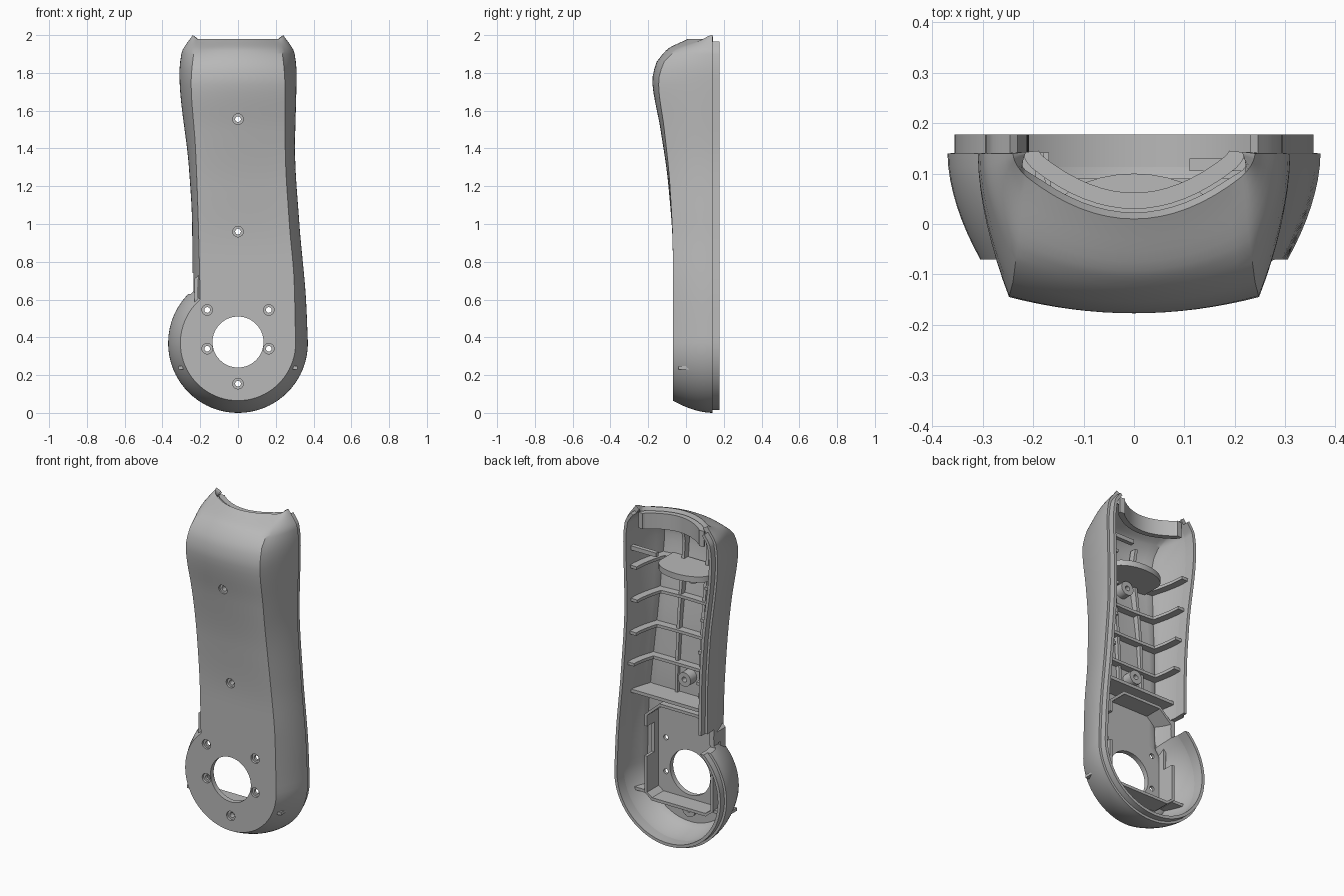
import bpy, bmesh, math
from mathutils import Vector, Matrix

if "Cube" in bpy.data.objects:
    bpy.data.objects.remove(bpy.data.objects["Cube"])

grey = bpy.data.materials.new("housing grey")
grey.use_nodes = True
grey.diffuse_color = (0.48, 0.48, 0.48, 1)
grey.node_tree.nodes["Principled BSDF"].inputs["Base Color"].default_value = grey.diffuse_color

BACK, HUB, R_OUT, R_FRONT = 0.14, 0.37, 0.37, 0.305

# Half widths of the rim and of the front face, front depth and bulge, by height
RIGHT_RIM = [(.37, .37), (.6, .36), (1, .325), (1.4, .302), (1.8, .31), (1.9, .3), (1.98, .24)]
RIGHT_FACE = [(.37, .305), (.7, .297), (1, .272), (1.4, .25), (1.75, .248), (1.9, .235), (1.98, .215)]
LEFT_RIM = [(.65, .24), (1, .243), (1.3, .26), (1.8, .31), (1.9, .3), (1.98, .24)]
LEFT_FACE = [(.6, .2), (1, .21), (1.4, .225), (1.75, .248), (1.9, .235), (1.98, .215)]
DEPTH = [(0, -.07), (.85, -.07), (1.2, -.085), (1.5, -.115), (1.75, -.145), (1.85, -.12), (1.92, -.05), (1.98, .095)]
BULGE = [(0, 0), (.85, 0), (1.2, .008), (1.5, .02), (1.75, .033), (1.88, .042), (1.98, .085)]


def curve(table, z):
    """Smooth monotone interpolation through a short table."""
    z = min(max(z, table[0][0]), table[-1][0])
    sl = [(b[1] - a[1]) / (b[0] - a[0]) for a, b in zip(table, table[1:])]
    mid = [2 * a * b / (a + b) if a * b > 0 else 0 for a, b in zip(sl, sl[1:])]
    tan = [sl[0]] + mid + [sl[-1]]
    i = max(k for k in range(len(sl)) if table[k][0] <= z)
    h = table[i + 1][0] - table[i][0]
    t = (z - table[i][0]) / h
    return (table[i][1] * (1 + 2 * t) * (1 - t) ** 2 + tan[i] * h * t * (1 - t) ** 2
            + table[i + 1][1] * t * t * (3 - 2 * t) + tan[i + 1] * h * t * t * (t - 1))


def side(rim, face, y, n=8):
    """Rounded side wall from the rim to the front edge."""
    pts = []
    for k in range(n + 1):
        s = k / n
        p = rim + (face - rim) * s ** 1.8
        pts.append(Vector((p.x, BACK + (y - BACK) * s, p.y)))
    return pts


def station(z, angle=None):
    """One line across the shell, from left rim over the front to right rim."""
    lift = 0.02 * max(0, (z - 1.9) / 0.08)
    y = curve(DEPTH, z)
    rr, rf = Vector((curve(RIGHT_RIM, z), z + lift)), Vector((curve(RIGHT_FACE, z), z))
    lr, lf = Vector((-curve(LEFT_RIM, z), z + lift)), Vector((-curve(LEFT_FACE, z), z))
    if angle is not None:
        d = Vector((-math.sin(angle), -math.cos(angle)))
        lr, lf = Vector((0, HUB)) + d * R_OUT, Vector((0, HUB)) + d * R_FRONT
        if angle <= math.pi / 2 + .001:
            rr, rf = Vector((-lr.x, lr.y)), Vector((-lf.x, lf.y))
    left, right = side(lr, lf, y), side(rr, rf, y)
    front = []
    for k in range(1, 16):
        t = k / 16
        p = left[-1].lerp(right[-1], t)
        p.y -= curve(BULGE, z) * (1 - (2 * t - 1) ** 2)
        front.append(p)
    return left + front + right[::-1]


def finish(name, bm):
    bmesh.ops.remove_doubles(bm, verts=bm.verts, dist=1e-5)
    bmesh.ops.recalc_face_normals(bm, faces=bm.faces)
    me = bpy.data.meshes.new(name)
    bm.to_mesh(me)
    bm.free()
    me.materials.append(grey)
    ob = bpy.data.objects.new(name, me)
    bpy.context.collection.objects.link(ob)
    return ob


def activate(ob):
    bpy.ops.object.select_all(action='DESELECT')
    ob.select_set(True)
    bpy.context.view_layer.objects.active = ob


def cut(ob, cutter):
    m = ob.modifiers.new("cut", 'BOOLEAN')
    m.operation, m.object, m.solver = 'DIFFERENCE', cutter, 'EXACT'
    activate(ob)
    bpy.ops.object.modifier_apply(modifier=m.name)


def offset(line, d, closed):
    out, n = [], len(line)
    for i, p in enumerate(line):
        a = line[i - 1] if closed or i else p
        b = line[(i + 1) % n] if closed or i < n - 1 else p
        t = (b - a).normalized()
        out.append(p + Vector((-t.y, t.x)) * d)
    return out


def wall(name, line, d0, d1, lo, hi, along, closed=False):
    """Solid band between two offsets of a line, extruded along y or z."""
    put = (lambda p, h: (p.x, h, p.y)) if along == 'y' else (lambda p, h: (p.x, p.y, h))
    a, b = offset(line, d0, closed), offset(line, d1, closed)
    bm = bmesh.new()
    rings = [[bm.verts.new(put(p, h)) for p, h in ((u, lo), (v, lo), (v, hi), (u, hi))] for u, v in zip(a, b)]
    for r, s in zip(rings, rings[1:] + (rings[:1] if closed else [])):
        for k in range(4):
            bm.faces.new((r[k], r[(k + 1) % 4], s[(k + 1) % 4], s[k]))
    if not closed:
        bm.faces.new(rings[0])
        bm.faces.new(rings[-1])
    return finish(name, bm)


def plate(name, line, lo, hi):
    bm = bmesh.new()
    f = bm.faces.new([bm.verts.new((p.x, p.y, lo)) for p in line])
    g = bmesh.ops.extrude_face_region(bm, geom=[f])['geom']
    bmesh.ops.translate(bm, vec=(0, 0, hi - lo), verts=[v for v in g if isinstance(v, bmesh.types.BMVert)])
    return finish(name, bm)


def pegs(name, items, sides=32):
    """Cylinders along y: (x, z, radius, y0, y1)."""
    bm = bmesh.new()
    for x, z, r, y0, y1 in items:
        bmesh.ops.create_cone(bm, cap_ends=True, segments=sides, radius1=r, radius2=r, depth=y1 - y0,
                              matrix=Matrix.Translation((x, (y0 + y1) / 2, z)) @ Matrix.Rotation(math.pi / 2, 4, 'X'))
    return finish(name, bm)


def box(name, x0, x1, y0, y1, z0, z1):
    bm = bmesh.new()
    bmesh.ops.create_cube(bm, size=1, matrix=Matrix.Translation(((x0 + x1) / 2, (y0 + y1) / 2, (z0 + z1) / 2))
                          @ Matrix.Diagonal((x1 - x0, y1 - y0, z1 - z0, 1)))
    return finish(name, bm)


# Outer shell: round hub, then neck
neck = math.radians(139)
lines = [station(HUB - R_OUT * math.cos(a), a) for a in (math.pi / 2 * k / 20 for k in range(21))]
lines += [station(HUB - R_OUT * math.cos(a), a) for a in (math.pi / 2 + (neck - math.pi / 2) * k / 8 for k in range(1, 9))]
lines += [station(.68 + 1.22 * k / 30) for k in range(31)] + [station(1.9 + .01 * k) for k in range(1, 9)]
bm = bmesh.new()
grid = [[bm.verts.new(p) for p in ln] for ln in lines]
for a, b in zip(grid, grid[1:]):
    for k in range(len(a) - 1):
        bm.faces.new((a[k], a[k + 1], b[k + 1], b[k]))
bmesh.ops.remove_doubles(bm, verts=bm.verts, dist=1e-4)
bmesh.ops.dissolve_degenerate(bm, edges=bm.edges, dist=1e-4)
shell = finish("shell", bm)
if sum((p.normal.y * p.area for p in shell.data.polygons)) > 0:
    shell.data.flip_normals()
thick = shell.modifiers.new("thickness", 'SOLIDIFY')
thick.thickness, thick.offset = .03, -1
activate(shell)
bpy.ops.object.modifier_apply(modifier=thick.name)

# Stepped joining lip along the rim
rim = [Vector((ln[0].x, ln[0].z)) for ln in lines[::-1]] + [Vector((ln[-1].x, ln[-1].z)) for ln in lines[1:]]
lip = wall("joining_lip", [p for p in rim if p.y < 1.98], .014, .032, .11, .178, 'y')

# Screw bosses behind the front
spots = [(0, .155), (0, .96), (0, 1.555)] + [(s * .163, z) for s in (-1, 1) for z in (.34, .545)]
front_y = {p: curve(DEPTH, p[1]) - curve(BULGE, p[1]) for p in spots}
bosses = pegs("screw_bosses", [(*p, .042, y + .02, y + (.09 if p[1] > .9 else .045))
                               for p, y in front_y.items() if p[0] == 0])

# Pocket around the round opening, with webs out to the hub
half = [(-.13, .8), (-.23, .71), (-.23, .24), (-.18, .2)]
pocket = wall("pocket_wall", [Vector(p) for p in half + [(-x, z) for x, z in half[::-1]]], 0, .018, -.05, .07, 'y', True)
for name, s in (("left_web", 1), ("right_web", -1)):
    box(name, *sorted((s * .22, s * .315)), -.04, .06, .23, .248)

# Drilled holes and cutouts
sinks = pegs("sink_cutter", [(*p, .028, y - .05, y + .014) for p, y in front_y.items()])
drills = pegs("drill_cutter", [(*p, .015, -.4, .12) for p in spots])
opening = pegs("opening_cutter", [(0, .375, .135, -.3, .12)], 64)
side_gap = box("side_gap_cutter", -.5, -.17, .07, .3, .63, .74)
slot = box("slot_cutter", -.3, .3, .0, .2, .46, .64)
for tool in (sinks, drills, opening, side_gap):
    cut(shell, tool)
cut(bosses, drills)
cut(lip, side_gap)
cut(pocket, slot)
for tool in (sinks, drills, opening, side_gap, slot):
    bpy.data.objects.remove(tool)


# Cross ribs, shelves and spines
def section(z):
    return [Vector((p.x, p.y)) for p in station(z)]


for i, z in enumerate((1.03, 1.22, 1.42, 1.62)):
    wall("cross_rib_%d" % (i + 1), section(z), .015, .075, z - .009, z + .009, 'z')
wall("top_rib", section(1.98), .02, .052, 1.87, 1.965, 'z')
plate("lower_shelf", [Vector((p.x, min(p.y, .09))) for p in offset(section(.84), .015, False)], .83, .85)
arc = [Vector((.17 * math.cos(a), .1 * math.sin(a))) for a in (math.pi * k / 16 for k in range(17))]
plate("curved_shelf", arc + [Vector((-.17, -.12)), Vector((.17, -.12))], 1.6, 1.635)
box("side_rod", .11, .285, .105, .13, 1.715, 1.74)
for name, x in (("left_spine", .08), ("right_spine", -.08)):
    bm = bmesh.new()
    heights = [.84 + .1 * k for k in range(11)]
    rows = [[bm.verts.new((x + dx, curve(DEPTH, z) + dy, z)) for dx, dy in
             ((-.009, .01), (.009, .01), (.009, .05), (-.009, .05))] for z in heights]
    for a, b in zip(rows, rows[1:]):
        for k in range(4):
            bm.faces.new((a[k], a[(k + 1) % 4], b[(k + 1) % 4], b[k]))
    bm.faces.new(rows[0])
    bm.faces.new(rows[-1])
    finish(name, bm)

for ob in [o for o in bpy.context.collection.objects if o.type == 'MESH' and grey.name in o.data.materials]:
    activate(ob)
    bpy.ops.object.shade_smooth_by_angle(angle=math.radians(30))
